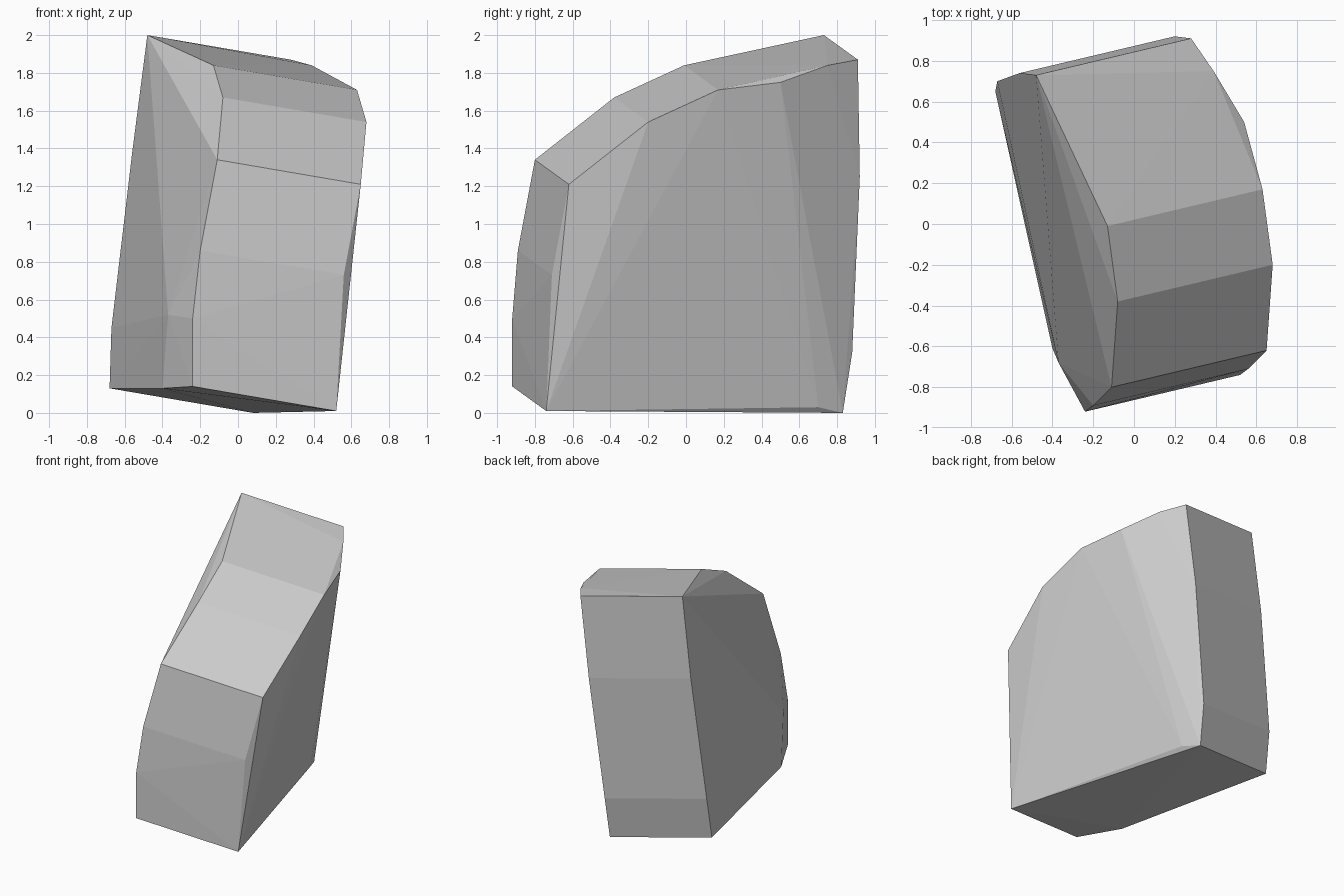
import bpy
import bmesh
from mathutils import Vector

default_cube = bpy.data.objects.get("Cube")
if default_cube:
    bpy.data.objects.remove(default_cube, do_unlink=True)


def make_material(name, colour):
    material = bpy.data.materials.new(name)
    material.use_nodes = True
    material.diffuse_color = colour
    shader = material.node_tree.nodes["Principled BSDF"]
    shader.inputs["Base Color"].default_value = colour
    return material


def convex_solid(name, points, material):
    """Wrap a faceted solid tightly around the given corner points."""
    bm = bmesh.new()
    corners = [bm.verts.new(point) for point in points]
    result = bmesh.ops.convex_hull(bm, input=corners)
    # Drop any corner that falls inside the solid
    loose = [v for v in bm.verts if not v.link_faces]
    bmesh.ops.delete(bm, geom=loose, context="VERTS")
    bmesh.ops.recalc_face_normals(bm, faces=bm.faces[:])
    mesh = bpy.data.meshes.new(name)
    bm.to_mesh(mesh)
    bm.free()
    mesh.materials.append(material)
    mesh.shade_flat()
    solid = bpy.data.objects.new(name, mesh)
    bpy.context.collection.objects.link(solid)
    return solid


# Outline of the slab's narrow end, from the front foot over the top to the back foot
swept_profile = [
    (-.24, -.92, .14), (-.20, -.89, .86), (-.11, -.80, 1.34),
    (-.08, -.38, 1.67), (-.13, -.01, 1.84), (-.48, .73, 2),
    (-.56, .74, 1.38), (-.67, .70, .45), (-.68, .65, .13),
]

# Sweep across the thickness, which leans back and down
thickness = Vector((.76, .18, -.13))

# Chipped corners that exist on one broad side only
near_side_chips = [(-.24, -.92, .5), (-.4, -.61, .13), (-.37, -.68, .52)]
far_side_chips = [(.54, .5, 1.75), (.39, .75, 1.84), (.14, .7, .03)]

near_side = [Vector(point) for point in swept_profile]
far_side = [point + thickness for point in near_side]
all_corners = near_side + far_side + near_side_chips + far_side_chips

stone_grey = make_material("stone grey", (.6, .6, .6, 1))
convex_solid("stone_slab", all_corners, stone_grey)
